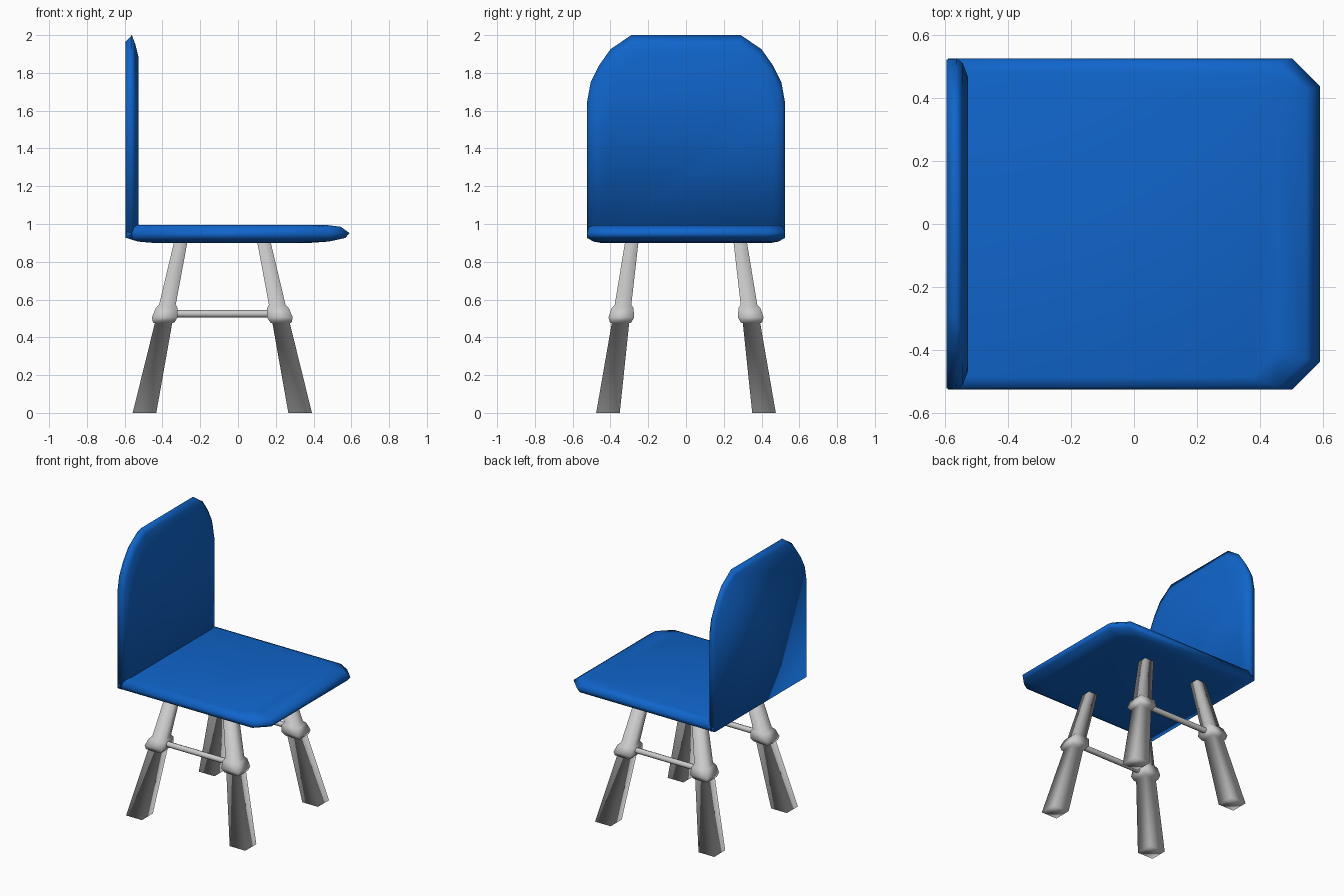
import bpy, bmesh
from mathutils import Vector

if "Cube" in bpy.data.objects:
    bpy.data.objects.remove(bpy.data.objects["Cube"])

blue = bpy.data.materials.new("blue_plastic")
blue.diffuse_color = (0.005, 0.13, 0.6, 1)
blue.use_nodes = True
blue.node_tree.nodes["Principled BSDF"].inputs["Base Color"].default_value = blue.diffuse_color


def loft(name, loops, mat=None):
    """Skin a stack of equal-length loops and cap both ends."""
    bm = bmesh.new()
    rings = [[bm.verts.new(p) for p in loop] for loop in loops]
    n = len(rings[0])
    for a, b in zip(rings, rings[1:]):
        for i in range(n):
            j = (i + 1) % n
            bm.faces.new((a[i], a[j], b[j], b[i]))
    bm.faces.new(rings[0])
    bm.faces.new(rings[-1])
    bmesh.ops.recalc_face_normals(bm, faces=bm.faces)
    for f in bm.faces:
        f.smooth = True
    me = bpy.data.meshes.new(name)
    bm.to_mesh(me)
    bm.free()
    ob = bpy.data.objects.new(name, me)
    bpy.context.collection.objects.link(ob)
    if mat:
        me.materials.append(mat)
    return ob


# Seat: rounded slab with clipped front corners
def seat_loop(x0, x1, hy, z):
    c = 0.088
    return [(x0, -hy, z), (x1 - c, -hy, z), (x1, -hy + c, z),
            (x1, hy - c, z), (x1 - c, hy, z), (x0, hy, z)]


loft("seat", [seat_loop(*p) for p in (
    (-0.45, 0.38, 0.45, 0.90),
    (-0.53, 0.48, 0.49, 0.907),
    (-0.59, 0.568, 0.523, 0.926),
    (-0.59, 0.59, 0.525, 0.952),
    (-0.585, 0.545, 0.515, 0.985),
    (-0.57, 0.46, 0.485, 0.996))], blue)

# Backrest: arched panel, flat behind, softened towards the front
half = [(0.525, 0.925), (0.525, 1.64), (0.505, 1.75),
        (0.46, 1.84), (0.40, 1.925), (0.29, 2.0)]
outline = half + [(-y, z) for y, z in reversed(half)]


def back_loop(x, side, top):
    z0 = 0.925
    ky, kz = 1 - side / 0.525, 1 - top / (2 - z0)
    return [(x, y * ky, z0 + (z - z0) * kz) for y, z in outline]


loft("backrest", [back_loop(*p) for p in (
    (-0.595, 0.003, 0.035),
    (-0.562, 0.0, 0.0),
    (-0.543, 0.015, 0.05),
    (-0.526, 0.06, 0.12))], blue)

# Legs: splayed square posts with a collar
CX = -0.083
leg_rings = [(0, 0.0625), (0.475, 0.046), (0.478, 0.056), (0.505, 0.068),
             (0.555, 0.058), (0.572, 0.044), (0.92, 0.035)]
foot, top = Vector((0.412, 0.413, 0)), Vector((0.217, 0.285, 0.92))


def leg_loops(sx, sy):
    loops = []
    for z, h in leg_rings:
        c = foot.lerp(top, z / 0.92)
        x, y = CX + sx * c.x, sy * c.y
        loops.append([(x - h, y - h, z), (x + h, y - h, z),
                      (x + h, y + h, z), (x - h, y + h, z)])
    return loops


for sx, end in ((1, "front"), (-1, "rear")):
    for sy, side in ((1, "left"), (-1, "right")):
        loft(f"{end}_{side}_leg", leg_loops(sx, sy))

# Side stretchers between collars
for sy, side in ((1, "left"), (-1, "right")):
    bpy.ops.mesh.primitive_cylinder_add(
        vertices=8, radius=0.02, depth=0.6,
        location=(CX, sy * 0.34, 0.525), rotation=(0, 1.5708, 0))
    bpy.context.object.name = f"{side}_stretcher"
    bpy.ops.object.shade_smooth_by_angle(angle=1.0)
